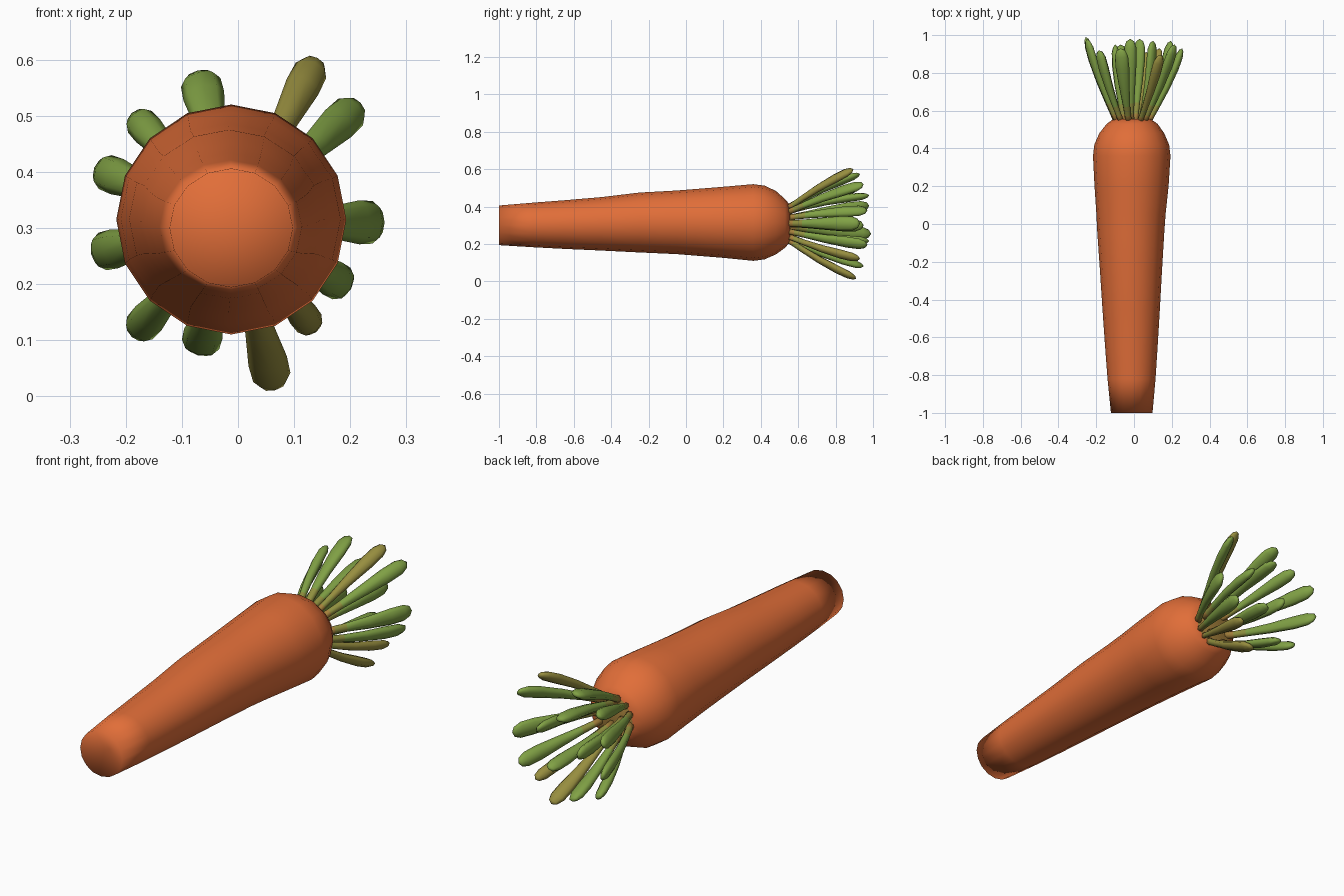
import bpy, bmesh, math
from mathutils import Vector

if "Cube" in bpy.data.objects:
    bpy.data.objects.remove(bpy.data.objects["Cube"])


def material(name, rgb):
    m = bpy.data.materials.new(name)
    m.diffuse_color = (*rgb, 1)
    m.use_nodes = True
    m.node_tree.nodes["Principled BSDF"].inputs["Base Color"].default_value = m.diffuse_color
    return m


ORANGE = material("carrot orange", (0.75, 0.155, 0.04))
OCHRE = material("stem ochre", (0.38, 0.22, 0.045))
GREEN = material("leaf green", (0.22, 0.36, 0.06))
OLIVE = material("dry leaf olive", (0.31, 0.27, 0.05))
MID = material("stem yellow green", (0.28, 0.28, 0.05))


def loft(name, rings, start, end, mats, pick):
    """Skin rings of points, close both ends with a fan; pick(row) gives the material."""
    bm = bmesh.new()
    rows = [[bm.verts.new(p) for p in r] for r in rings]
    n = len(rows[0])
    for k in range(len(rows) - 1):
        for i in range(n):
            j = (i + 1) % n
            f = bm.faces.new((rows[k][i], rows[k][j], rows[k + 1][j], rows[k + 1][i]))
            f.material_index = pick(k)
    for row, tip, k in ((rows[0], start, 0), (rows[-1], end, len(rows) - 1)):
        c = bm.verts.new(tip)
        for i in range(n):
            bm.faces.new((row[i], row[(i + 1) % n], c)).material_index = pick(k)
    bmesh.ops.recalc_face_normals(bm, faces=bm.faces)
    for f in bm.faces:
        f.smooth = True
    me = bpy.data.meshes.new(name)
    bm.to_mesh(me)
    bm.free()
    for m in mats:
        me.materials.append(m)
    ob = bpy.data.objects.new(name, me)
    bpy.context.collection.objects.link(ob)
    return ob


# Root: y, centre x, centre z, half width, half height
profile = [(-1.0, -.012, .30, .110, .106), (-.82, -.013, .302, .127, .119),
           (-.65, -.014, .304, .139, .130), (-.45, -.015, .308, .152, .143),
           (-.25, -.016, .315, .164, .160), (-.05, -.017, .316, .177, .170),
           (.05, -.016, .316, .183, .178), (.2, -.013, .316, .196, .190),
           (.36, -.012, .315, .205, .205), (.42, -.012, .315, .198, .197),
           (.48, -.012, .314, .172, .170), (.53, -.01, .31, .135, .130),
           (.555, -.01, .31, .100, .100)]
rings = []
for y, cx, cz, rx, rz in profile:
    rings.append([(cx + rx * math.sin(i * math.tau / 16), y,
                   cz + rz * math.cos(i * math.tau / 16)) for i in range(16)])
last = len(profile) - 1
loft("carrot_root", rings, (-.012, -.94, .30), (-.01, .54, .31),
     [ORANGE, OCHRE], lambda k: 1 if k == last else 0)

# Leaves: tip x, y, z, half width, dry or not
C = Vector((-.01, .53, .31))
leaves = [(-.07, .93, .575, .038, 0), (.14, .895, .60, .032, 1), (.215, .95, .52, .034, 0),
          (.255, .93, .31, .040, 0), (.195, .97, .195, .034, 0), (.135, .93, .12, .028, 1),
          (.065, .91, .015, .036, 1), (-.07, .95, .08, .036, 0), (-.185, .92, .11, .032, 0),
          (-.255, .99, .255, .036, 0), (-.25, .98, .405, .034, 0), (-.185, .92, .50, .030, 0),
          (-.02, .98, .46, .034, 0), (.10, .97, .38, .034, 0),
          (-.10, .95, .30, .034, 0), (.03, .98, .215, .034, 0)]
# along the leaf: fraction, width factor, thickness
shape = [(0, .50, .018), (.12, .46, .016), (.25, .52, .016), (.5, .75, .019),
         (.75, .98, .022), (.9, .95, .020), (.97, .62, .012)]
for n, (x, y, z, w, dry) in enumerate(leaves):
    tip = Vector((x, y, z))
    out = Vector((x - C.x, 0, z - C.z))
    base = C + out.normalized() * min(.078, out.length * .4)
    axis = tip - base
    side = axis.cross(out).normalized()
    up = side.cross(axis).normalized()
    rings = []
    for t, fw, th in shape:
        p = base + axis * t + up * (.012 * math.sin(math.pi * t))
        rings.append([p + side * (w * fw * math.cos(a * math.tau / 8))
                      + up * (th * math.sin(a * math.tau / 8)) for a in range(8)])
    loft(f"leaf_{n + 1}", rings, base, tip,
         [OCHRE, MID, OLIVE if dry else GREEN], lambda k: min(k, 2))
